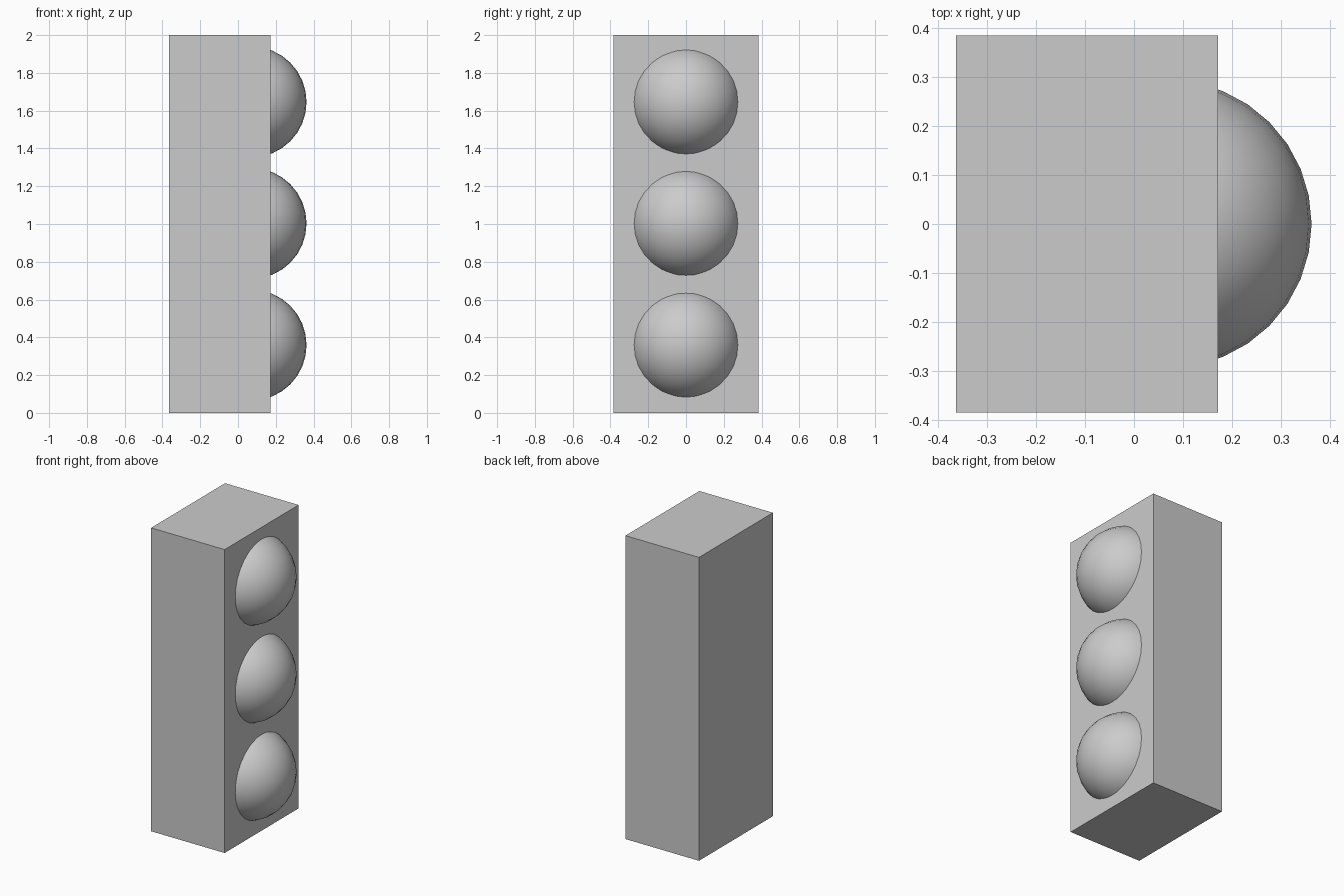
import bpy

cube = bpy.data.objects.get("Cube")
if cube:
    bpy.data.objects.remove(cube, do_unlink=True)

# One plain grey for the whole model
grey = bpy.data.materials.new("light_grey")
grey.use_nodes = True
colour = (0.6, 0.6, 0.6, 1)
grey.diffuse_color = colour
grey.node_tree.nodes["Principled BSDF"].inputs["Base Color"].default_value = colour

# Tall rectangular housing
BACK, FACE, DEPTH, HEIGHT = -0.364, 0.172, 0.77, 2.0
bpy.ops.mesh.primitive_cube_add(size=1, location=((BACK + FACE) / 2, 0, HEIGHT / 2))
housing = bpy.context.object
housing.name = "housing"
housing.scale = (FACE - BACK, DEPTH, HEIGHT)
bpy.ops.object.transform_apply(location=False, rotation=False, scale=True)
housing.data.materials.append(grey)

# Three domed lamps, partly sunk into the left face
for name, z in (("lower_lamp", 0.359), ("middle_lamp", 1.003), ("upper_lamp", 1.646)):
    bpy.ops.mesh.primitive_uv_sphere_add(segments=32, ring_count=16, radius=0.294,
                                         location=(0.069, 0, z))
    lamp = bpy.context.object
    lamp.name = name
    lamp.data.materials.append(grey)
    bpy.ops.object.shade_smooth()
